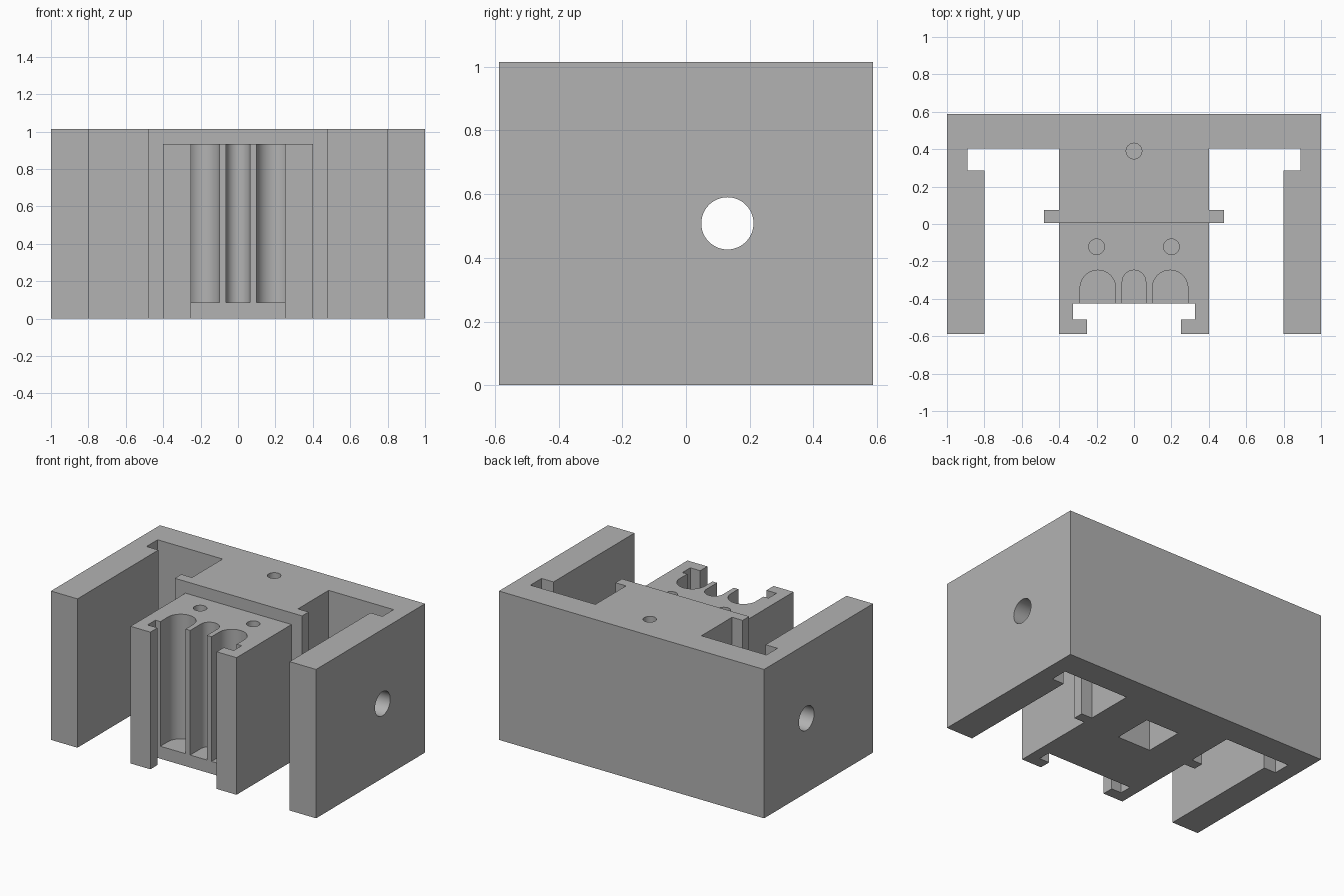
import bpy
import math
from mathutils import Matrix

default = bpy.data.objects.get("Cube")
if default:
    bpy.data.objects.remove(default, do_unlink=True)

HEIGHT, FRONT_TOP, HALF_Y = 1.015, 0.935, 0.587

grey = bpy.data.materials.new("plain grey")
grey.use_nodes = True
colour = (0.448, 0.448, 0.448, 1)
grey.diffuse_color = colour
grey.node_tree.nodes["Principled BSDF"].inputs["Base Color"].default_value = colour


def prism(name, outline, low, high):
    """Extrude a counter-clockwise outline between two heights."""
    n = len(outline)
    verts = [(x, y, z) for z in (low, high) for x, y in outline]
    faces = [tuple(reversed(range(n))), tuple(range(n, 2 * n))]
    faces += [(i, (i + 1) % n, n + (i + 1) % n, n + i) for i in range(n)]
    mesh = bpy.data.meshes.new(name)
    mesh.from_pydata(verts, [], faces)
    mesh.materials.append(grey)
    obj = bpy.data.objects.new(name, mesh)
    bpy.context.collection.objects.link(obj)
    return obj


def arc(cx, cy, r, sweep, steps):
    return [(cx + r * math.cos(sweep * i / steps), cy + r * math.sin(sweep * i / steps))
            for i in range(steps + 1)]


def circle(cx, cy, r, steps=48):
    return arc(cx, cy, r, 2 * math.pi, steps)[:-1]


def box(x0, x1, y0, y1):
    return [(x0, y0), (x1, y0), (x1, y1), (x0, y1)]


# Half outline: front hook, centre block, rib, rear wall and notched side arm
half = [(0, -0.425), (0.325, -0.425), (0.325, -0.51), (0.25, -0.51),
        (0.25, -HALF_Y), (0.4, -HALF_Y), (0.4, 0.005), (0.48, 0.005),
        (0.48, 0.075), (0.4, 0.075), (0.4, 0.405), (0.89, 0.405),
        (0.89, 0.285), (0.8, 0.285), (0.8, -HALF_Y), (1, -HALF_Y), (1, HALF_Y)]
outline = half + [(-x, y) for x, y in reversed(half[1:])]
bracket = prism("bracket_body", outline, 0, HEIGHT)

# Lower top of the front block
cutters = [prism("front_step_cutter", box(-0.45, 0.45, -0.7, 0.005), FRONT_TOP, 1.2)]

# Round-backed vertical channels
for x, r in ((-0.193, 0.095), (0, 0.063), (0.193, 0.095)):
    slot = [(x - r, -0.46), (x + r, -0.46)] + arc(x, -0.247 - r, r, math.pi, 24)
    cutters.append(prism("channel_cutter", slot, 0.085, 1.2))

# Blind screw holes in the top
for x, y, top in ((0, 0.39, HEIGHT), (-0.2, -0.122, FRONT_TOP), (0.2, -0.122, FRONT_TOP)):
    cutters.append(prism("screw_hole_cutter", circle(x, y, 0.042, 32), top - 0.25, 1.2))

# Square pocket in the underside
cutters.append(prism("pocket_cutter", box(-0.125, 0.125, 0, 0.27), -0.2, 0.65))

# Cross hole through both arms and the centre block
axle = prism("cross_hole_cutter", circle(0, 0, 0.082), -1.2, 1.2)
axle.data.transform(Matrix.Translation((0, 0.13, 0.508)) @ Matrix.Rotation(math.pi / 2, 4, "Y"))
cutters.append(axle)

bpy.context.view_layer.objects.active = bracket
for cutter in cutters:
    cutter.hide_render = True
    mod = bracket.modifiers.new("cut", "BOOLEAN")
    mod.operation = "DIFFERENCE"
    mod.solver = "EXACT"
    mod.object = cutter
    bpy.ops.object.modifier_apply(modifier=mod.name)
    bpy.data.objects.remove(cutter, do_unlink=True)

# Smooth curved walls, crisp edges
bpy.ops.object.select_all(action="DESELECT")
bracket.select_set(True)
bpy.ops.object.shade_smooth_by_angle(angle=math.radians(30))
